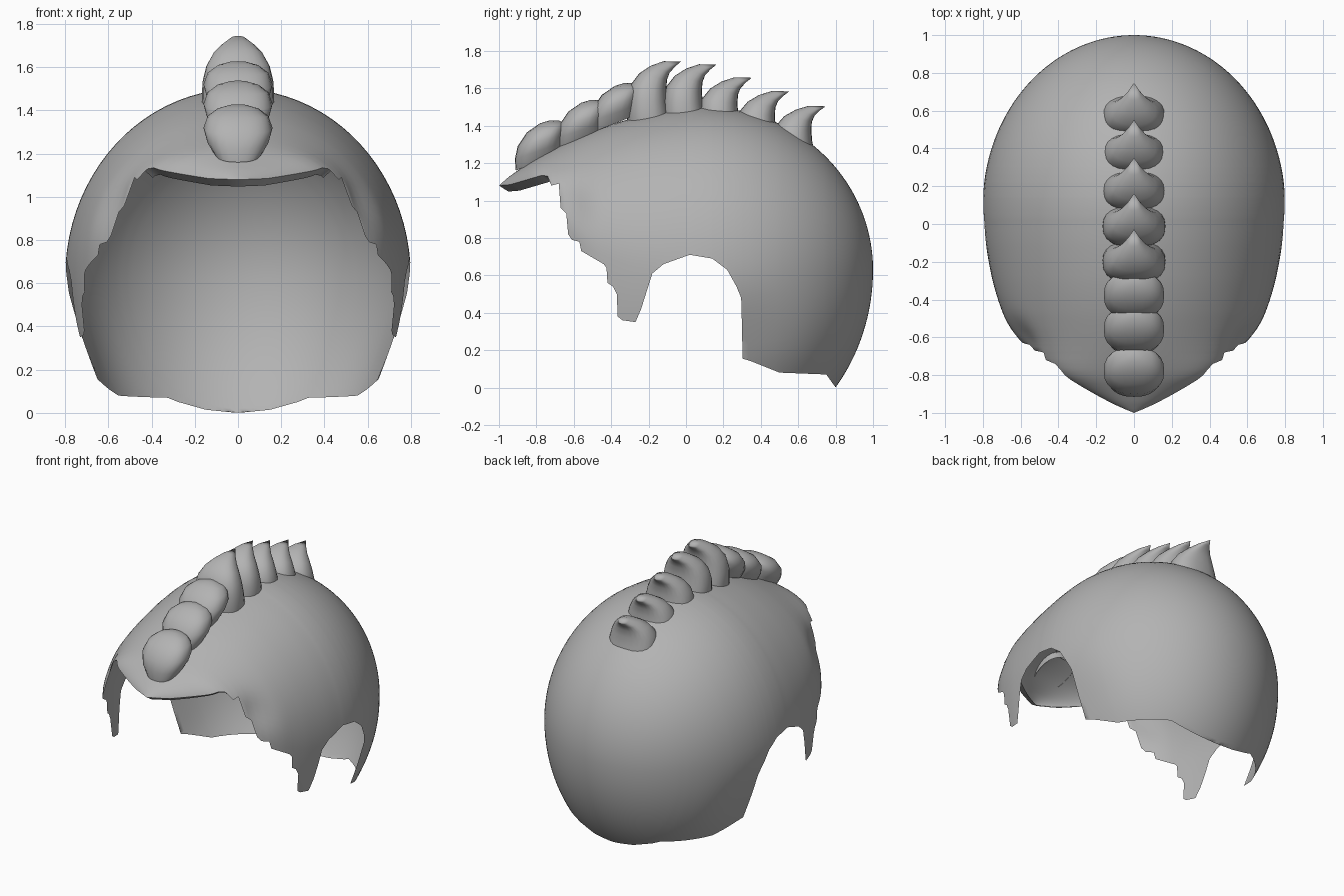
import bpy, bmesh, math

if "Cube" in bpy.data.objects:
    bpy.data.objects.remove(bpy.data.objects["Cube"])

# ---------- material ----------
grey = bpy.data.materials.new("matte grey")
grey.diffuse_color = (0.45, 0.45, 0.45, 1)
grey.use_nodes = True
grey.node_tree.nodes["Principled BSDF"].inputs["Base Color"].default_value = grey.diffuse_color


def make_object(name, verts, faces, angle=50, recalc=False):
    mesh = bpy.data.meshes.new(name)
    mesh.from_pydata(verts, [], faces)
    bm = bmesh.new()
    bm.from_mesh(mesh)
    bmesh.ops.remove_doubles(bm, verts=bm.verts, dist=0.0005)
    if recalc:
        bmesh.ops.recalc_face_normals(bm, faces=bm.faces)
    bm.to_mesh(mesh)
    bm.free()
    mesh.materials.append(grey)
    ob = bpy.data.objects.new(name, mesh)
    bpy.context.collection.objects.link(ob)
    bpy.ops.object.select_all(action='DESELECT')
    ob.select_set(True)
    bpy.context.view_layer.objects.active = ob
    bpy.ops.object.shade_smooth_by_angle(angle=math.radians(angle))
    return ob


def lerp(table, y):
    if y <= table[0][0]:
        return table[0][1]
    for (a, va), (b, vb) in zip(table, table[1:]):
        if y <= b:
            return va + (vb - va) * (y - a) / (b - a)
    return table[-1][1]


def soft(table, y):
    """Table value averaged over a window that closes at both ends."""
    r = max(0, min(.1, (y + 1) * .3, .1 - y))
    return sum(lerp(table, y + r * k / 4) for k in range(-4, 5)) / 9


def ramp(t):
    t = max(0, min(1, t))
    return t * t * (3 - 2 * t)


# ---------- shell profiles along y ----------
CREST = [(-1, 1.08), (-.95, 1.125), (-.8, 1.23), (-.6, 1.33), (-.4, 1.41),
         (-.2, 1.462), (0, 1.495), (.1, 1.5)]
WIDTH = [(-1, 0), (-.97, .08), (-.9, .22), (-.82, .36), (-.77, .44), (-.7, .525),
         (-.64, .595), (-.58, .65), (-.4, .725), (-.2, .772), (0, .797), (.1, .8)]
CENTRE = [(-1, 1.07), (-.94, 1.065), (-.77, 1.09), (-.68, .93), (-.6, .78),
          (-.4, .68), (-.2, .64), (.1, .63)]
# ragged lower edge: visor, temple, sideburn, ear arch, nape
EDGE = [(-1, 1.08), (-.94, 1.085), (-.77, 1.135), (-.74, 1.13), (-.72, 1.08),
        (-.68, 1.09), (-.67, .96), (-.64, .93), (-.63, .82), (-.61, .79),
        (-.57, .78), (-.56, .73), (-.44, .66), (-.425, .64), (-.42, .56),
        (-.39, .54), (-.37, .5), (-.365, .38), (-.34, .36), (-.27, .35),
        (-.24, .42), (-.18, .61), (-.12, .66), (.02, .71), (.14, .69),
        (.22, .63), (.27, .54), (.295, .48), (.30, .30), (.302, .155),
        (.35, .14), (.5, .08), (.75, .07), (.8, 0)]
HALF = 44


def section(y):
    """Points of one cross-section, left edge over the crest to right edge."""
    if y > .1:
        s = math.sqrt(max(0, 1 - ((y - .1) / .9) ** 2))
        w, zc, up, down = .8 * s, .63, .87 * s, s
    else:
        w, zc = soft(WIDTH, y), soft(CENTRE, y)
        up, down = soft(CREST, y) - zc, 1 + .6 * (.1 - y)
    end = math.pi
    if y < .799:
        d = lerp(EDGE, y) - zc
        c = d / max(up if d > 0 else down, 1e-4)
        end = math.acos(max(-1, min(1, c)))
    pts = []
    for j in range(-HALF, HALF + 1):
        p = max(-end, min(end, math.pi * j / HALF))
        c = math.cos(p)
        z = zc + c * (up if c > 0 else down)
        # the nape draws in behind the ears, the temples are hollowed
        pinch = 1 - .045 * ramp((.62 - z) / .4) * ramp((.7 - y) / .4) * ramp((y - .1) / .15)
        pinch -= .06 * math.exp(-((y + .62) / .1) ** 2 - ((z - .98) / .12) ** 2)
        pts.append((w * math.sin(p) * pinch, y, z))
    return pts


ys = [-1 + 1.1 * i / 50 for i in range(51)]
ys += [.1 + .9 * math.sin(math.pi / 2 * i / 36) for i in range(1, 37)]
ys = sorted(set(round(y, 4) for y in ys + [e[0] for e in EDGE]))
rows = [section(y) for y in ys]

# ---------- head shell ----------
n = 2 * HALF + 1
verts = [p for r in rows for p in r]
faces = [(i * n + j, i * n + j + 1, (i + 1) * n + j + 1, (i + 1) * n + j)
         for i in range(len(rows) - 1) for j in range(n - 1)]
make_object("head_shell", verts, faces, 60)

# ---------- turned-under lip of the visor ----------
rim = [r for r in rows if r[0][1] <= -.735]
path = [r[0] for r in reversed(rim)] + [r[-1] for r in rim[1:]]
verts = path + [(x * .92, y + .05, z - .032) for x, y, z in path]
m = len(path)
make_object("visor_lip", verts,
            [(k, k + m, k + m + 1, k + 1) for k in range(m - 1)])


# ---------- crest of horns ----------
def boxy(v, e=.82):
    return math.copysign(abs(v) ** e, v)


def horn(name, cy, cz, rings, tip, scale=1, sides=24):
    """Loft of rounded rings, each given by front (y, z), back (y, z), half width."""
    verts, faces = [], []
    for fy, fz, by, bz, w in rings:
        for k in range(sides):
            a = 2 * math.pi * k / sides
            t = (1 - boxy(math.cos(a))) / 2
            verts.append((w * boxy(math.sin(a)), cy + fy + (by - fy) * t,
                          cz + scale * (fz + (bz - fz) * t)))
    for i in range(len(rings) - 1):
        for k in range(sides):
            q = (k + 1) % sides
            faces.append((i * sides + k, i * sides + q,
                          (i + 1) * sides + q, (i + 1) * sides + k))
    verts.append((0, cy + tip[0], cz + scale * tip[1]))
    last = (len(rings) - 1) * sides
    faces += [(last + k, last + (k + 1) % sides, len(verts) - 1)
              for k in range(sides)]
    make_object(name, verts, faces, 60, True)


SCALE = [(-.13, -.04, .12, .06, .11), (-.135, .02, .12, .11, .145),
         (-.12, .09, .125, .15, .16), (-.07, .165, .13, .185, .14),
         (0, .213, .13, .205, .095), (.05, .228, .125, .215, .045)]
HORN = [(-.11, -.08, .125, -.08, .155), (-.115, .02, .115, .02, .167),
        (-.112, .12, .1, .1, .165), (-.095, .2, .095, .17, .147),
        (-.05, .26, .098, .225, .115), (.01, .3, .112, .262, .075),
        (.08, .325, .14, .295, .035)]

for i, (y, z) in enumerate([(-.78, 1.2), (-.56, 1.31), (-.38, 1.4)]):
    horn(f"front_scale_{i + 1}", y, z, SCALE, (.1, .228))
for i, (y, z, s) in enumerate([(-.2, 1.42, 1), (-.01, 1.42, .95), (.18, 1.36, .92),
                               (.38, 1.3, .88), (.575, 1.23, .85)]):
    horn(f"crest_horn_{i + 1}", y, z, HORN, (.172, .322), s)
